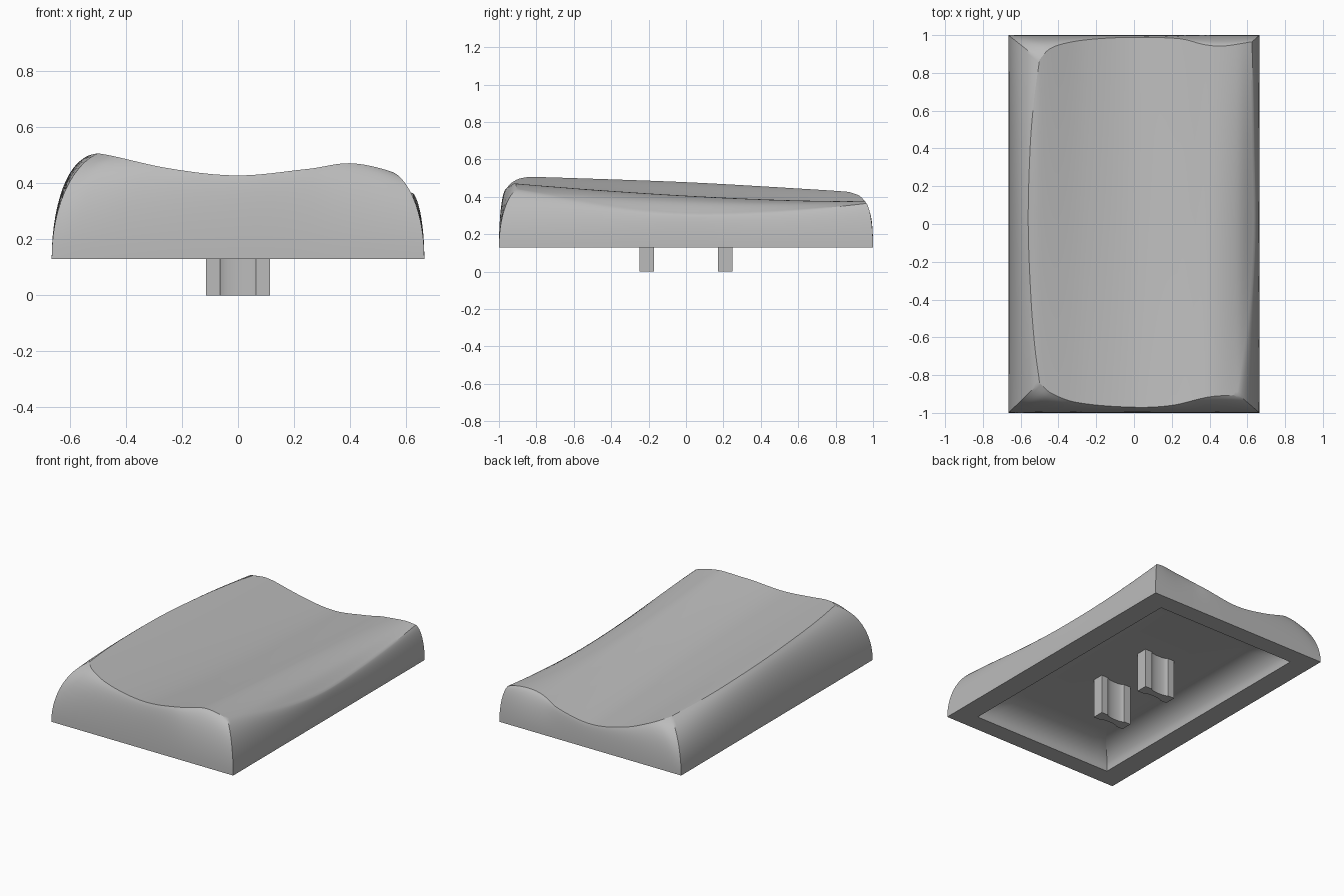
import bpy, bmesh, math

cube = bpy.data.objects.get("Cube")
if cube:
    bpy.data.objects.remove(cube, do_unlink=True)

N = 48                      # grid cells along each side
HALF_X, HALF_Y = 0.665, 1.0
BASE_Z, CEILING_Z = 0.13, 0.265

grey = bpy.data.materials.new("light_grey_plastic")
grey.use_nodes = True
grey.diffuse_color = (0.5, 0.5, 0.5, 1)
grey.node_tree.nodes["Principled BSDF"].inputs["Base Color"].default_value = (0.5, 0.5, 0.5, 1)


def curve(pts, t):
    """Smooth curve through (t, value) points."""
    k = 0
    while k < len(pts) - 2 and t > pts[k + 1][0]:
        k += 1

    def slope(i):
        a, b = pts[max(i - 1, 0)], pts[min(i + 1, len(pts) - 1)]
        return (b[1] - a[1]) / (b[0] - a[0])

    (t0, v0), (t1, v1) = pts[k], pts[k + 1]
    h = t1 - t0
    s = (t - t0) / h
    return ((2*s**3 - 3*s*s + 1) * v0 + (s**3 - 2*s*s + s) * h * slope(k)
            + (3*s*s - 2*s**3) * v1 + (s**3 - s*s) * h * slope(k + 1))


# Plan outline of the dished top: y along x for front/back, x along y for sides
FRONT = [(-.5, -.84), (-.44, -.895), (-.3, -.945), (0, -.97), (.2, -.96), (.4, -.915), (.555, -.905)]
BACK = [(-.5, .87), (-.45, .925), (-.35, .96), (-.2, .98), (0, .988), (.25, .98), (.37, .95), (.47, .942), (.625, .965)]
RIGHT_SIDE = [(-.84, -.5), (-.65, -.525), (-.4, -.545), (0, -.56), (.4, -.55), (.65, -.53), (.87, -.5)]
LEFT_SIDE = [(-.905, .555), (-.6, .6), (-.3, .63), (0, .643), (.4, .635), (.965, .625)]

# Cross-sections of the dish (height along x) at the front, middle and back
X_STEPS = [-.56, -.5, -.25, 0, .25, .4, .55, .65]
SECTIONS = [list(zip(X_STEPS, zs)) for zs in (
    [.515, .51, .45, .422, .446, .47, .44, .39],
    [.478, .465, .39, .352, .372, .406, .375, .3],
    [.43, .425, .335, .292, .325, .368, .376, .35])]


def dish_height(x, y):
    f, m, b = (curve(s, x) for s in SECTIONS)
    q = y / 0.9
    return m + (b - f) / 2 * q + ((f + b) / 2 - m) * q * q


def along(pts, u):
    t = pts[0][0] + (pts[-1][0] - pts[0][0]) * u
    return t, curve(pts, t)


def ease(i):
    """Spacing that is finer toward the corners."""
    u = i / N
    return 0.4 * u + 0.6 * (3 * u * u - 2 * u**3)


def dish_point(u, v):
    front, back = along(FRONT, u), along(BACK, u)
    right, left = along(RIGHT_SIDE, v)[::-1], along(LEFT_SIDE, v)[::-1]
    c = [FRONT[0], FRONT[-1], BACK[0], BACK[-1]]
    x, y = ((1-u) * right[k] + u * left[k] + (1-v) * front[k] + v * back[k]
            - (1-u) * (1-v) * c[0][k] - u * (1-v) * c[1][k]
            - (1-u) * v * c[2][k] - u * v * c[3][k] for k in (0, 1))
    return x, y, dish_height(x, y)


def finish(bm, name):
    bmesh.ops.recalc_face_normals(bm, faces=bm.faces)
    mesh = bpy.data.meshes.new(name)
    bm.to_mesh(mesh)
    bm.free()
    mesh.materials.append(grey)
    obj = bpy.data.objects.new(name, mesh)
    bpy.context.collection.objects.link(obj)
    bpy.ops.object.select_all(action='DESELECT')
    obj.select_set(True)
    bpy.context.view_layer.objects.active = obj
    bpy.ops.object.shade_smooth_by_angle(angle=math.radians(30))
    return obj


def bridge(bm, a, b):
    for k in range(len(a)):
        n = (k + 1) % len(a)
        bm.faces.new((a[k], a[n], b[n], b[k]))


# Cap shell: dished top
bm = bmesh.new()
grid = [[bm.verts.new(dish_point(ease(i), ease(j))) for j in range(N + 1)] for i in range(N + 1)]
for i in range(N):
    for j in range(N):
        bm.faces.new((grid[i][j], grid[i+1][j], grid[i+1][j+1], grid[i][j+1]))

loop = ([(i, 0) for i in range(N)] + [(N, j) for j in range(N)]
        + [(i, N) for i in range(N, 0, -1)] + [(0, j) for j in range(N, 0, -1)])
unit = [(2 * ease(i) - 1, 2 * ease(j) - 1) for i, j in loop]
rim = [grid[i][j] for i, j in loop]

# Bulging outer walls from the dish outline down to the base rectangle
ARC = math.radians(76)
ROWS = 12
previous = rim
for r in range(ROWS - 1, -1, -1):
    a = ARC * r / ROWS
    inward, up = (1 - math.cos(a)) / (1 - math.cos(ARC)), math.sin(a) / math.sin(ARC)
    ring = []
    for (sx, sy), top in zip(unit, rim):
        bx, by = sx * HALF_X, sy * HALF_Y
        ring.append(bm.verts.new((bx + (top.co.x - bx) * inward, by + (top.co.y - by) * inward,
                                  BASE_Z + (top.co.z - BASE_Z) * up)))
    bridge(bm, previous, ring)
    previous = ring


# Flat bottom border and hollow underside with a rounded ceiling
def ceiling_point(sx, sy, r=0.08):
    x, y = sx * 0.35, sy * 0.68
    cx, cy = max(-.35 + r, min(.35 - r, x)), max(-.68 + r, min(.68 - r, y))
    d = math.hypot(x - cx, y - cy)
    return cx + (x - cx) * r / d, cy + (y - cy) * r / d


STEPS = 8
for r in range(STEPS + 1):
    a = math.pi / 2 * r / STEPS
    inward, up = 1 - math.cos(a), math.sin(a)
    ring = []
    for sx, sy in unit:
        ox, oy = sx * 0.52, sy * 0.88
        cx, cy = ceiling_point(sx, sy)
        ring.append(bm.verts.new((ox + (cx - ox) * inward, oy + (cy - oy) * inward,
                                  BASE_Z + (CEILING_Z - BASE_Z) * up)))
    bridge(bm, previous, ring)
    previous = ring
bm.faces.new(previous)
finish(bm, "cap_shell")

# Two mounting prongs with scooped faces
for name, y in (("front_prong", -0.21), ("back_prong", 0.21)):
    bm = bmesh.new()
    side = [(-.115, .038), (-.075, .038)]
    side += [(.065 * math.cos(a), .038 - .016 * math.sin(a))
             for a in (math.pi * (1 - k / 10) for k in range(11))]
    side += [(.075, .038), (.115, .038)]
    outline = side + [(x, -d) for x, d in reversed(side)]
    rings = [[bm.verts.new((x, y + d, z)) for x, d in outline] for z in (0, CEILING_Z + 0.01)]
    bridge(bm, *rings)
    for ring in rings:
        bm.faces.new(ring)
    finish(bm, name)
